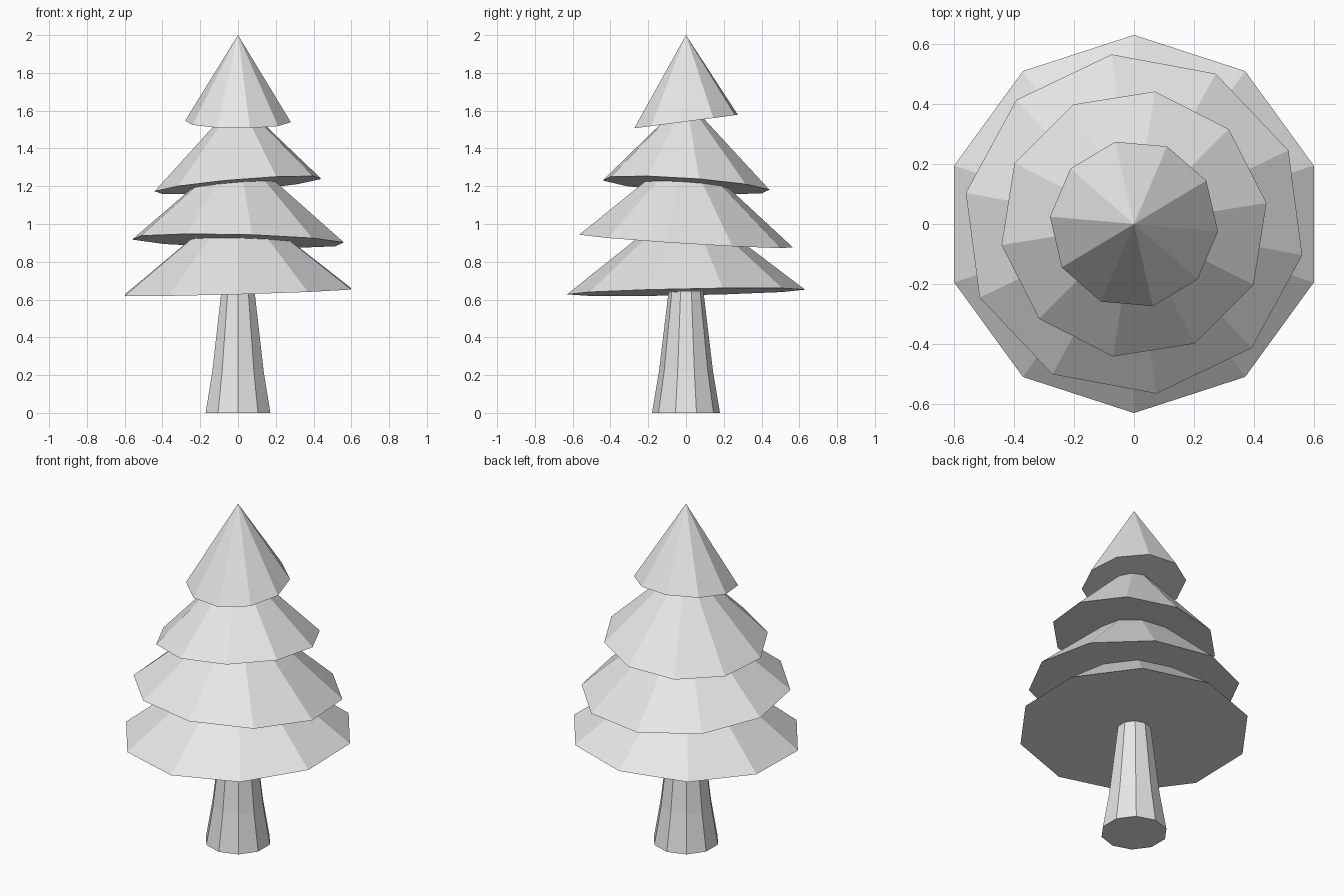
import bpy
import bmesh
from math import cos, sin, pi, radians

SIDES = 10

cube = bpy.data.objects.get("Cube")
if cube:
    bpy.data.objects.remove(cube, do_unlink=True)

# Single plain finish shared by every part
finish = bpy.data.materials.new("light_grey")
finish.use_nodes = True
finish.diffuse_color = (0.8, 0.8, 0.8, 1)
finish.node_tree.nodes["Principled BSDF"].inputs["Base Color"].default_value = (0.8, 0.8, 0.8, 1)


def add_ring(bm, radius, z, start, tilt=(0, 0)):
    """Ring of vertices whose plane rises by tilt per unit of x and y."""
    ring = []
    for i in range(SIDES):
        a = radians(start) + 2 * pi * i / SIDES
        x, y = radius * cos(a), radius * sin(a)
        ring.append(bm.verts.new((x, y, z + tilt[0] * x + tilt[1] * y)))
    return ring


def finish_object(bm, name):
    bmesh.ops.recalc_face_normals(bm, faces=bm.faces)
    mesh = bpy.data.meshes.new(name)
    bm.to_mesh(mesh)
    bm.free()
    mesh.materials.append(finish)
    obj = bpy.data.objects.new(name, mesh)
    bpy.context.collection.objects.link(obj)
    return obj


def add_tier(name, radius, base_z, apex_z, start, tilt):
    """Closed faceted cone with a tilted flat underside."""
    bm = bmesh.new()
    ring = add_ring(bm, radius, base_z, start, tilt)
    apex = bm.verts.new((0, 0, apex_z))
    bm.faces.new(ring)
    for i, vert in enumerate(ring):
        bm.faces.new((vert, ring[(i + 1) % SIDES], apex))
    return finish_object(bm, name)


def add_trunk(name, profile):
    """Closed flared column through (radius, height) steps."""
    bm = bmesh.new()
    rings = [add_ring(bm, r, z, 90) for r, z in profile]
    for low, high in zip(rings, rings[1:]):
        for i in range(SIDES):
            j = (i + 1) % SIDES
            bm.faces.new((low[i], low[j], high[j], high[i]))
    bm.faces.new(rings[0])
    bm.faces.new(rings[-1])
    return finish_object(bm, name)


# Flared trunk, its top hidden inside the lowest branches
add_trunk("trunk", [(0.18, 0), (0.143, 0.22), (0.094, 0.63), (0.09, 0.7)])

# Branch tiers, each turned and tilted a little differently
add_tier("bottom_branches", 0.63, 0.64, 1.13, 90, (0.028, 0.02))
add_tier("lower_branches", 0.57, 0.91, 1.40, 97.5, (-0.025, -0.062))
add_tier("upper_branches", 0.447, 1.206, 1.66, 81, (0.085, -0.069))
add_tier("top_branches", 0.281, 1.543, 2.0, 103, (-0.003, 0.13))
